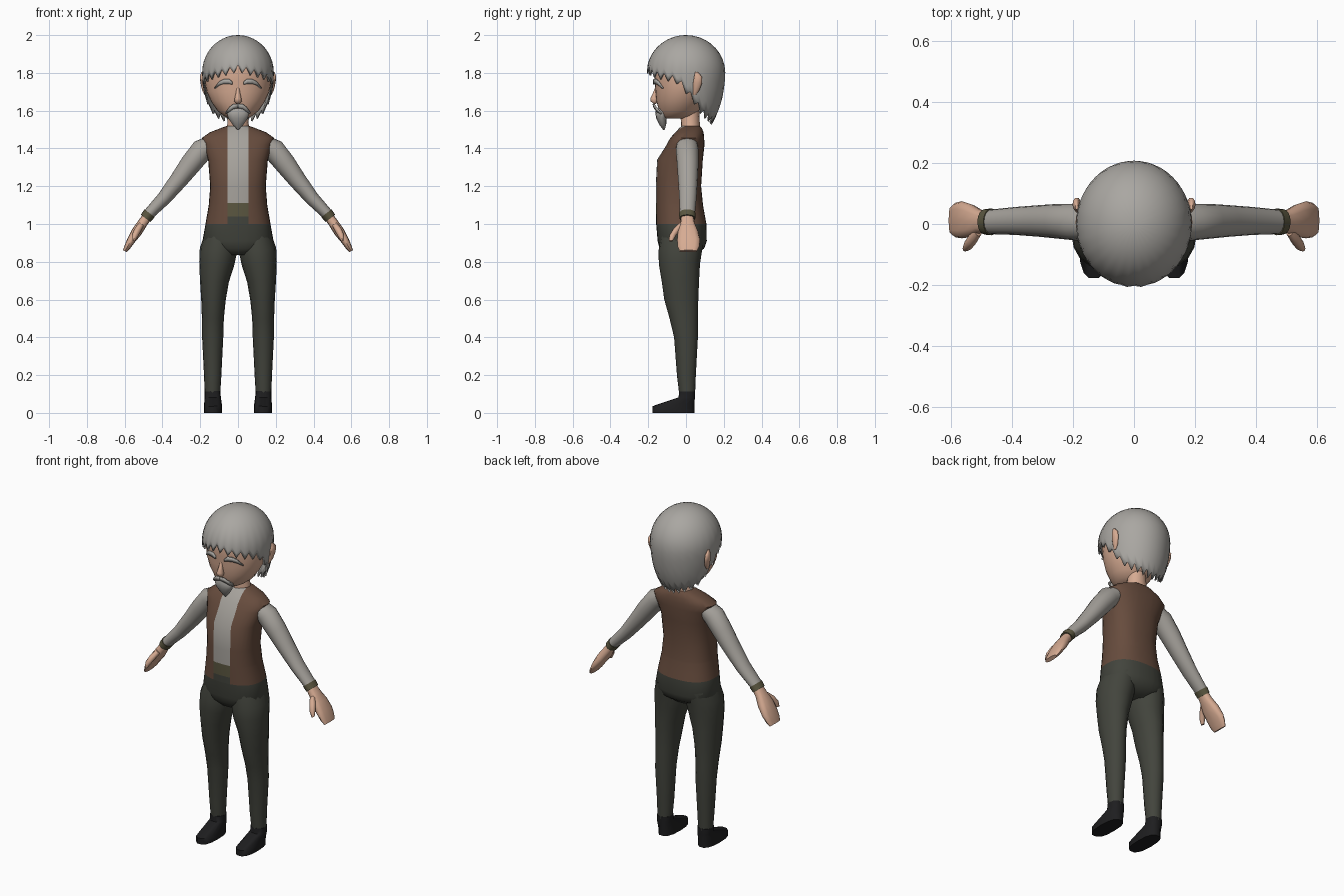
import bpy, bmesh, math
from mathutils import Vector


def material(name, rgb):
    m = bpy.data.materials.new(name)
    m.diffuse_color = (*rgb, 1)
    return m


SKIN = material("skin", (0.68, 0.41, 0.29))
GREY = material("grey hair", (0.40, 0.385, 0.36))
SHIRT = material("shirt grey", (0.38, 0.36, 0.33))
BROWN = material("vest brown", (0.135, 0.072, 0.047))
DARK = material("trouser green grey", (0.055, 0.058, 0.046))
BLACK = material("shoe black", (0.013, 0.013, 0.014))
OLIVE = material("olive band", (0.105, 0.095, 0.052))


def finish(name, bm, mats, mirror=False, thick=0, angle=50):
    bmesh.ops.recalc_face_normals(bm, faces=bm.faces)
    me = bpy.data.meshes.new(name)
    bm.to_mesh(me)
    bm.free()
    ob = bpy.data.objects.new(name, me)
    bpy.context.collection.objects.link(ob)
    for m in mats:
        me.materials.append(m)
    bpy.ops.object.select_all(action='DESELECT')
    ob.select_set(True)
    bpy.context.view_layer.objects.active = ob
    bpy.ops.object.shade_smooth_by_angle(angle=math.radians(angle))
    if thick:
        s = ob.modifiers.new("thickness", 'SOLIDIFY')
        s.thickness = thick
        s.offset = -1
    if mirror:
        ob.modifiers.new("mirror", 'MIRROR').use_mirror_merge = False
    return ob


def loft_mesh(rings, n=16, e=2.0):
    """Rings are (x, y, z, half width in the xz plane, half width in y)."""
    bm = bmesh.new()
    loops = []
    for i, (x, y, z, rt, ry) in enumerate(rings):
        a, b = rings[max(i - 1, 0)], rings[min(i + 1, len(rings) - 1)]
        t = Vector((b[0] - a[0], 0, b[2] - a[2])).normalized()
        side = Vector((t.z, 0, -t.x))
        loop = []
        for k in range(n):
            c, s = math.cos(math.tau * k / n), math.sin(math.tau * k / n)
            c = math.copysign(abs(c) ** (2 / e), c)
            s = math.copysign(abs(s) ** (2 / e), s)
            loop.append(bm.verts.new(Vector((x, y, z)) + side * rt * c + Vector((0, ry * s, 0))))
        loops.append(loop)
    for p, q in zip(loops, loops[1:]):
        for k in range(n):
            j = (k + 1) % n
            bm.faces.new((p[k], p[j], q[j], q[k]))
    bm.faces.new(loops[0])
    bm.faces.new(loops[-1])
    return bm


def loft(name, rings, mat, n=16, e=2.0, mirror=False):
    return finish(name, loft_mesh(rings, n, e), [mat], mirror)


def interp(x, table):
    for (a, u), (b, v) in zip(table, table[1:]):
        if x <= b:
            return u + (v - u) * max(0, x - a) / (b - a)
    return table[-1][1]


# Torso: one body with vest, shirt, belt and trouser top cut into it
bm = loft_mesh([(0, -.03, .835, .07, .08), (0, -.022, .87, .16, .118), (0, -.02, .91, .188, .13),
                (0, -.025, 1.0, .172, .133), (0, -.035, 1.1, .155, .125), (0, -.04, 1.2, .147, .12),
                (0, -.032, 1.34, .158, .121), (0, -.002, 1.42, .182, .1), (0, .006, 1.455, .192, .09),
                (0, .018, 1.485, .15, .075), (0, .025, 1.51, .085, .058), (0, .025, 1.52, .055, .045)],
               n=32, e=2.4)
for co, no in [((.056, 0, 0), (1, 0, 0)), ((-.056, 0, 0), (1, 0, 0)), ((0, 0, 1), (0, 0, 1)),
               ((0, 0, 1.04), (0, 0, 1)), ((0, 0, 1.11), (0, 0, 1))]:
    bmesh.ops.bisect_plane(bm, geom=bm.verts[:] + bm.edges[:] + bm.faces[:], plane_co=co, plane_no=no)
for f in bm.faces:
    c = f.calc_center_median()
    front = abs(c.x) < .056 and c.y < 0
    if c.z < 1.0 or (front and c.z < 1.04):
        f.material_index = 1
    elif front:
        f.material_index = 2 if c.z < 1.11 else 3
finish("torso", bm, [BROWN, DARK, OLIVE, SHIRT])

# Legs and shoes
loft("legs", [(.095, -.02, .93, .085, .115), (.104, -.03, .86, .099, .115), (.113, -.035, .79, .093, .109),
              (.125, -.03, .7, .077, .099), (.13, -.025, .6, .065, .09), (.133, -.012, .5, .058, .075),
              (.134, 0, .4, .056, .063), (.134, .002, .2, .046, .05), (.135, .006, .1, .041, .042)],
     DARK, mirror=True)
loft("shoes", [(.132, -.067, 0, .048, .113), (.132, -.067, .035, .048, .113),
               (.134, .004, .082, .043, .044), (.135, .006, .115, .042, .043)],
     BLACK, n=14, e=2.6, mirror=True)

# Arms, cuffs, hands and thumbs
loft("sleeves", [(.13, .005, 1.43, .045, .055), (.19, .006, 1.392, .06, .06), (.25, .009, 1.318, .056, .057),
                 (.31, .01, 1.238, .048, .052), (.388, .01, 1.14, .038, .046), (.475, .007, 1.05, .03, .04)],
     SHIRT, mirror=True)
loft("cuffs", [(.468, .007, 1.057, .034, .044), (.489, .007, 1.03, .032, .042)], OLIVE, mirror=True)
loft("hands", [(.48, .007, 1.04, .025, .033), (.505, .008, 1.005, .026, .038), (.535, .011, .96, .028, .054),
               (.565, .014, .915, .022, .061), (.585, .013, .88, .017, .057), (.599, .012, .856, .011, .046)],
     SKIN, n=12, e=2.6, mirror=True)
loft("thumbs", [(.51, -.02, 1.0, .015, .02), (.53, -.05, .97, .018, .02),
                (.545, -.07, .94, .016, .018), (.555, -.08, .91, .008, .01)], SKIN, n=8, mirror=True)

# Neck and head
loft("neck", [(0, .025, 1.46, .075, .055), (0, .024, 1.515, .058, .05), (0, .02, 1.6, .05, .05)], SKIN)
HEAD = [(0, -.06, 1.558, .045, .055), (0, -.045, 1.572, .075, .085), (0, -.037, 1.6, .11, .105),
        (0, -.026, 1.65, .143, .131), (0, -.014, 1.7, .166, .148), (0, -.003, 1.76, .178, .164),
        (0, 0, 1.84, .176, .172), (0, 0, 1.91, .14, .15), (0, 0, 1.96, .07, .08)]
loft("head", HEAD, SKIN, n=28)
loft("nose", [(0, -.165, 1.635, .008, .006), (0, -.168, 1.65, .02, .02), (0, -.168, 1.665, .018, .022),
              (0, -.163, 1.69, .012, .014), (0, -.157, 1.72, .008, .008)], SKIN, n=10)
loft("ears", [(.172, .045, 1.685, .006, .008), (.178, .055, 1.71, .012, .018), (.186, .062, 1.75, .013, .025),
              (.19, .064, 1.78, .012, .022), (.188, .055, 1.805, .005, .007)], SKIN, n=10, mirror=True)


def face_y(x, z):
    cy, rx, ry = (interp(z, [(r[2], r[i]) for r in HEAD]) for i in (1, 3, 4))
    return cy - ry * math.sqrt(max(0, 1 - (x / rx) ** 2))


def ribbon(name, pts, lift):
    """Hair strip laid on the face; points are (x, top z, bottom z)."""
    bm = bmesh.new()
    rows = [[bm.verts.new((x, face_y(x, z) - lift, z)) for z in (zt, zb)] for x, zt, zb in pts]
    for p, q in zip(rows, rows[1:]):
        bm.faces.new((p[0], p[1], q[1], q[0]))
    finish(name, bm, [GREY], mirror=True, thick=.009)


# Eyebrows, moustache and goatee
ribbon("eyebrows", [(.03, 1.752, 1.738), (.05, 1.768, 1.742), (.075, 1.767, 1.742),
                    (.1, 1.755, 1.735), (.125, 1.722, 1.716)], .012)
ribbon("moustache", [(0, 1.637, 1.617), (.025, 1.636, 1.61), (.045, 1.62, 1.595), (.062, 1.595, 1.585)], .016)
loft("goatee", [(0, -.132, 1.612, .04, .025), (0, -.133, 1.592, .06, .03), (0, -.13, 1.56, .052, .028),
                (0, -.123, 1.525, .028, .018), (0, -.117, 1.498, .004, .004)], GREY, n=12)

# Hair: a dome hanging to a jagged edge, short in front and long at the back
EDGE = [(0, 1.825), (30, 1.80), (60, 1.78), (78, 1.76), (90, 1.71), (100, 1.67),
        (112, 1.62), (125, 1.585), (150, 1.56), (180, 1.545)]
TAPER = [(1.5, .6), (1.53, .67), (1.58, .79), (1.65, .91), (1.74, .985), (1.8, 1.0)]
N, ROWS = 52, 14
bm = bmesh.new()
top = bm.verts.new((0, 0, 2.0))
cols = []
for k in range(N):
    a = math.tau * k / N
    deg = math.degrees(min(a, math.tau - a))
    h = interp(deg, EDGE) + (-.022 if k % 2 else .018)
    col = []
    for i in range(1, ROWS + 1):
        z = 2 - (2 - h) * (i / ROWS) ** 1.8
        f = math.sqrt(1 - ((z - 1.8) / .2) ** 2) if z > 1.8 else interp(z, TAPER)
        col.append(bm.verts.new((.19 * f * math.sin(a), -.208 * f * math.cos(a), z)))
    cols.append(col)
for k in range(N):
    p, q = cols[k], cols[(k + 1) % N]
    bm.faces.new((top, p[0], q[0]))
    for i in range(ROWS - 1):
        bm.faces.new((p[i], p[i + 1], q[i + 1], q[i]))
finish("hair", bm, [GREY], thick=.01)
